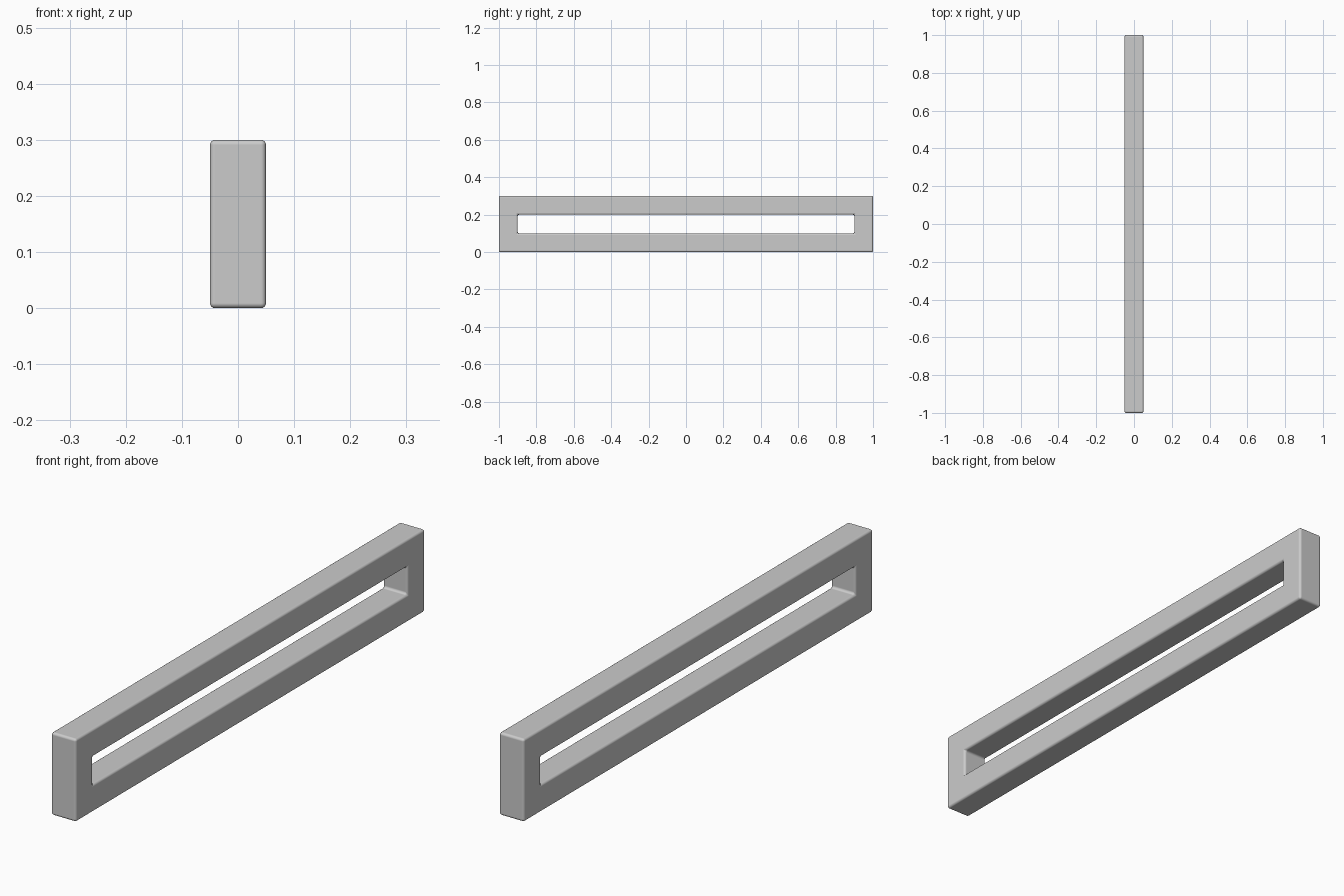
import bpy, bmesh

if "Cube" in bpy.data.objects:
    bpy.data.objects.remove(bpy.data.objects["Cube"])

# Frame profile in the YZ plane: outer rectangle and slot
def rect(bm, y, z0, z1, x):
    return [bm.verts.new((x, a, b)) for a, b in ((-y, z0), (y, z0), (y, z1), (-y, z1))]

bm = bmesh.new()
outer = rect(bm, 1.0, 0.0, 0.3, -0.05)
inner = rect(bm, 0.9, 0.1, 0.2, -0.05)
faces = [bm.faces.new((outer[i], outer[(i + 1) % 4], inner[(i + 1) % 4], inner[i]))
         for i in range(4)]

# Thickness
ext = bmesh.ops.extrude_face_region(bm, geom=faces, use_keep_orig=True)
bmesh.ops.translate(bm, vec=(0.1, 0, 0),
                    verts=[g for g in ext["geom"] if isinstance(g, bmesh.types.BMVert)])
bmesh.ops.recalc_face_normals(bm, faces=bm.faces[:])

mesh = bpy.data.meshes.new("slotted_bar")
bm.to_mesh(mesh)
bm.free()
bar = bpy.data.objects.new("slotted_bar", mesh)
bpy.context.collection.objects.link(bar)

# Softly rounded edges
bevel = bar.modifiers.new("rounded_edges", 'BEVEL')
bevel.width = 0.009
bevel.segments = 4
bevel.limit_method = 'ANGLE'
bevel.harden_normals = True

bpy.context.view_layer.objects.active = bar
bar.select_set(True)
bpy.ops.object.shade_smooth()
